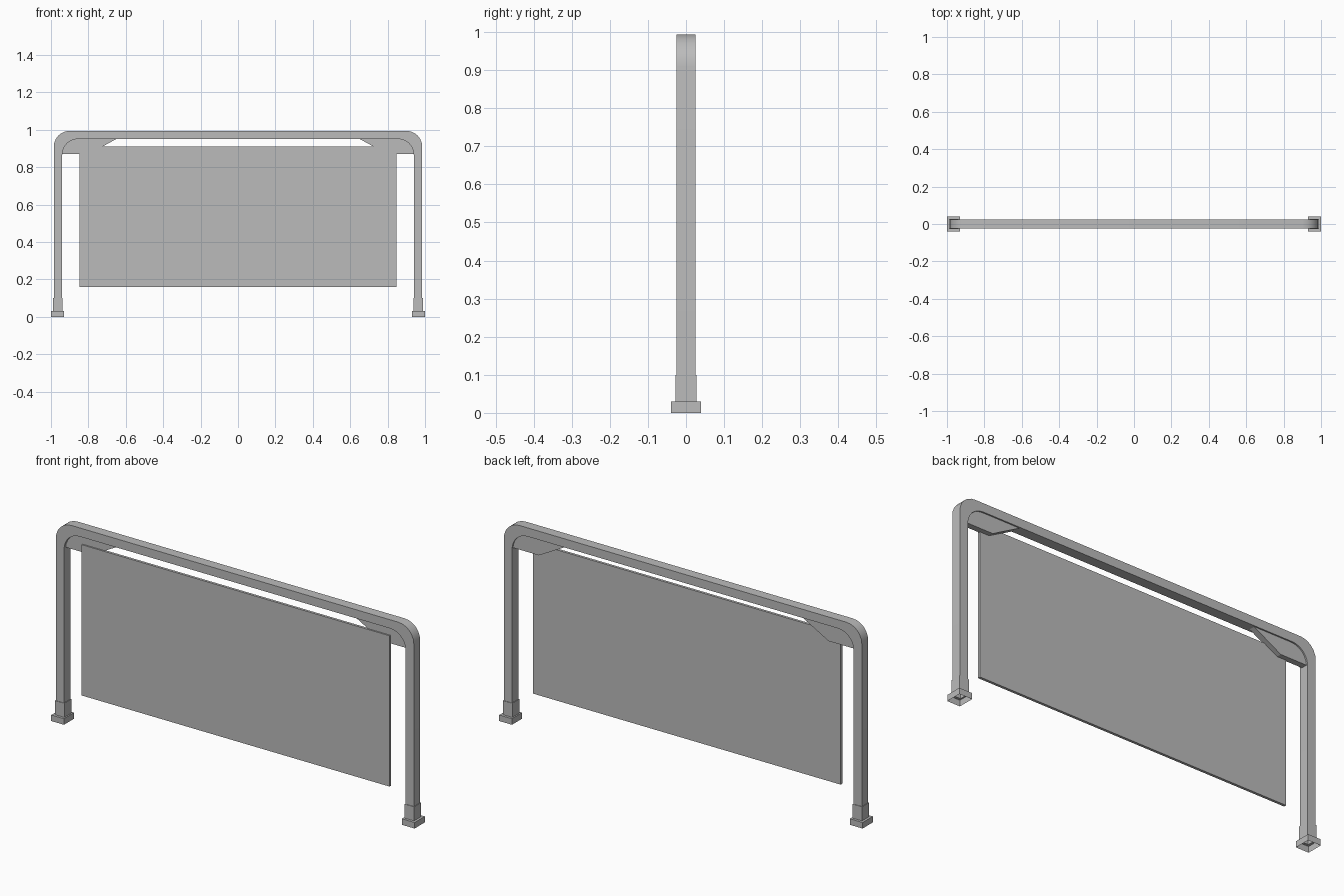
import bpy, bmesh, math

cube = bpy.data.objects.get("Cube")
if cube:
    bpy.data.objects.remove(cube)

grey = bpy.data.materials.new("grey_metal")
grey.use_nodes = True
GREY = (0.5, 0.5, 0.5, 1)
grey.diffuse_color = GREY
grey.node_tree.nodes["Principled BSDF"].inputs["Base Color"].default_value = GREY

LEG_OUT, LEG_IN = 0.985, 0.94      # outer and inner faces of the legs
TOP, UNDER = 0.994, 0.951          # top and underside of the rail
DEPTH = 0.025                      # half depth of the tube
RADIUS = 0.085


def finish(name, bm):
    bmesh.ops.recalc_face_normals(bm, faces=bm.faces)
    mesh = bpy.data.meshes.new(name)
    bm.to_mesh(mesh)
    bm.free()
    mesh.materials.append(grey)
    obj = bpy.data.objects.new(name, mesh)
    bpy.context.collection.objects.link(obj)
    return obj


def smooth(obj):
    bpy.ops.object.select_all(action='DESELECT')
    obj.select_set(True)
    bpy.context.view_layer.objects.active = obj
    bpy.ops.object.shade_smooth_by_angle(angle=math.radians(35))


def arc(x, z, r, steps=6):
    """Rounded corner ending at side x and height z, from side to top."""
    angles = [math.pi / 2 * i / steps for i in range(steps + 1)]
    return [(x - r + r * math.cos(a), z - r + r * math.sin(a)) for a in angles]


def plate(bm, outline, y0, y1):
    """Extrude an x-z outline from y0 to y1."""
    face = bm.faces.new([bm.verts.new((x, y0, z)) for x, z in outline])
    new = bmesh.ops.extrude_face_region(bm, geom=[face])["geom"]
    moved = [v for v in new if isinstance(v, bmesh.types.BMVert)]
    bmesh.ops.translate(bm, verts=moved, vec=(0, y1 - y0, 0))


def shell(bm, cx, hx, hy, z0, z1):
    """Four walls without ends, returns the top ring."""
    rings = [[bm.verts.new((cx + sx * hx, sy * hy, z))
              for sx, sy in ((-1, -1), (1, -1), (1, 1), (-1, 1))] for z in (z0, z1)]
    for i in range(4):
        j = (i + 1) % 4
        bm.faces.new((rings[0][i], rings[0][j], rings[1][j], rings[1][i]))
    return rings


def bridge(bm, a, b):
    for i in range(4):
        j = (i + 1) % 4
        bm.faces.new((a[i], a[j], b[j], b[i]))


# Bent tube frame: one strip of quads between outer and inner paths
def half_path(x, z):
    return [(x, 0.03)] + arc(x, z, RADIUS)


def full_path(x, z):
    right = half_path(x, z)
    return right + [(-px, pz) for px, pz in reversed(right)]


bm = bmesh.new()
sections = []
for (ox, oz), (ix, iz) in zip(full_path(LEG_OUT, TOP), full_path(LEG_IN, UNDER)):
    sections.append([bm.verts.new(p) for p in (
        (ox, -DEPTH, oz), (ox, DEPTH, oz), (ix, DEPTH, iz), (ix, -DEPTH, iz))])
for a, b in zip(sections, sections[1:]):
    bridge(bm, a, b)
smooth(finish("tube_frame", bm))

# Hanging panel
bm = bmesh.new()
plate(bm, [(-0.847, 0.16), (0.847, 0.16), (0.847, 0.91), (-0.847, 0.91)], -0.019, -0.006)
finish("panel", bm)

for side, s in (("left", 1), ("right", -1)):
    # Corner gusset filling the bend and holding the panel
    bm = bmesh.new()
    corner = arc(LEG_IN, UNDER, RADIUS)
    outline = corner + [(0.65, UNDER), (0.797, 0.87), (LEG_IN, 0.87)]
    outline = [(s * x, z) for x, z in outline if z >= 0.87]
    plate(bm, outline, -0.012, 0.018)
    finish(side + "_gusset", bm)

    # Foot cap, open underneath, with a collar around the leg
    bm = bmesh.new()
    cx = s * (LEG_OUT + LEG_IN) / 2
    foot = shell(bm, s * 0.965, 0.035, 0.04, 0, 0.03)
    collar = shell(bm, cx, 0.0255, 0.0275, 0.03, 0.1)
    leg = shell(bm, cx, 0.0225, 0.025, 0.03, 0.1)
    bridge(bm, foot[1], collar[0])
    bridge(bm, collar[1], leg[1])
    finish(side + "_foot", bm)
